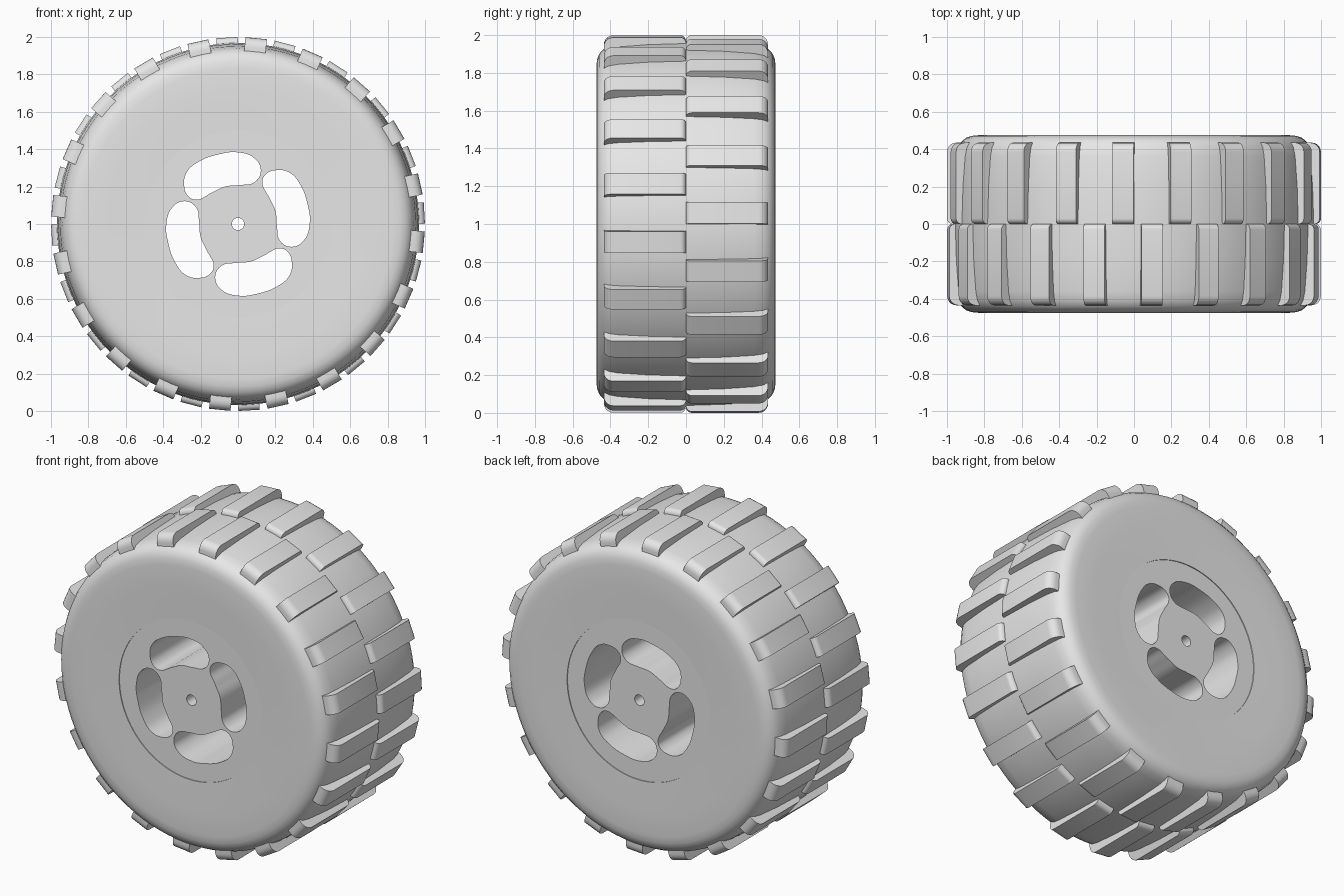
import bpy, bmesh
from math import sin, cos, pi, radians
from mathutils import Matrix, Vector

cube = bpy.data.objects.get("Cube")
if cube:
    bpy.data.objects.remove(cube, do_unlink=True)

grey = bpy.data.materials.new("plain_grey")
grey.use_nodes = True
grey.diffuse_color = (0.8, 0.8, 0.8, 1)
grey.node_tree.nodes["Principled BSDF"].inputs["Base Color"].default_value = (0.8, 0.8, 0.8, 1)

AXLE = Vector((0, 0, 1))


def add_object(name, data):
    obj = bpy.data.objects.new(name, data)
    bpy.context.collection.objects.link(obj)
    obj.location = AXLE
    data.materials.append(grey)
    bpy.ops.object.select_all(action='DESELECT')
    obj.select_set(True)
    bpy.context.view_layer.objects.active = obj
    return obj


def finish_mesh(name, bm):
    bmesh.ops.recalc_face_normals(bm, faces=bm.faces)
    mesh = bpy.data.meshes.new(name)
    bm.to_mesh(mesh)
    bm.free()
    add_object(name, mesh)
    bpy.ops.object.shade_smooth_by_angle(angle=radians(35))


# Tyre: half profile (y, radius), mirrored and spun about the axle
half = [(0, 0.968), (0.2, 0.962), (0.36, 0.95), (0.41, 0.94), (0.44, 0.923),
        (0.46, 0.9), (0.471, 0.87), (0.475, 0.83), (0.474, 0.7), (0.469, 0.5)]
profile = [(-y, r) for y, r in reversed(half[1:])] + half
bm = bmesh.new()
ring = [bm.verts.new((0, y, r)) for y, r in profile]
edges = [bm.edges.new((ring[i], ring[(i + 1) % len(ring)])) for i in range(len(ring))]
bmesh.ops.spin(bm, geom=ring + edges, cent=(0, 0, 0), axis=(0, 1, 0),
               angle=2 * pi, steps=96, use_duplicate=False)
bmesh.ops.remove_doubles(bm, verts=bm.verts, dist=0.0001)
finish_mesh("tyre", bm)


# Tread: one row of rounded lugs on each half
def lug_profile(side):
    base, top, outer, width = 0.92, 0.998, 0.05, 0.435
    inner = 0.03
    pts = [(0, base)]
    for k in range(6):
        a = k / 5 * pi / 2
        pts.append((inner - inner * cos(a), top - inner + inner * sin(a)))
    for k in range(6):
        a = k / 5 * pi / 2
        pts.append((width - outer + outer * sin(a), top - outer + outer * cos(a)))
    pts.append((width, base))
    return [(side * y, r) for y, r in pts]


def tread_row(name, side, start, count=20, half_width=0.0575):
    bm = bmesh.new()
    for i in range(count):
        turn = Matrix.Rotation(radians(start) + i * 2 * pi / count, 4, 'Y')
        ends = [[bm.verts.new(turn @ Vector((x, y, r))) for y, r in lug_profile(side)]
                for x in (-half_width, half_width)]
        n = len(ends[0])
        bm.faces.new(ends[0])
        bm.faces.new(ends[1])
        for j in range(n):
            k = (j + 1) % n
            bm.faces.new((ends[0][j], ends[0][k], ends[1][k], ends[1][j]))
    finish_mesh(name, bm)


tread_row("front_tread", -1, 5.6)
tread_row("back_tread", 1, -3.4)

# Hub: extruded disc with an axle hole and four bean-shaped slots
curve = bpy.data.curves.new("hub", 'CURVE')
curve.dimensions = '2D'
curve.fill_mode = 'BOTH'
curve.extrude = 0.464
curve.resolution_u = 6


def add_loop(points):
    spline = curve.splines.new('BEZIER')
    spline.bezier_points.add(len(points) - 1)
    spline.use_cyclic_u = True
    for bp, (x, y) in zip(spline.bezier_points, points):
        bp.co = (x, y, 0)
        bp.handle_left_type = bp.handle_right_type = 'AUTO'


def circle(radius, n=16):
    return [(radius * cos(2 * pi * i / n), radius * sin(2 * pi * i / n)) for i in range(n)]


slot = [(0.13, 0.225), (0.165, 0.145), (0.2, 0.07), (0.208, -0.01), (0.225, -0.09),
        (0.285, -0.122), (0.35, -0.09), (0.383, 0), (0.373, 0.1), (0.33, 0.215),
        (0.275, 0.275), (0.205, 0.288), (0.15, 0.267)]
add_loop(circle(0.501))
add_loop(circle(0.033))
for quarter in range(4):
    c, s = cos(quarter * pi / 2), sin(quarter * pi / 2)
    add_loop([(c * x - s * y, s * x + c * y) for x, y in slot])
hub = add_object("hub", curve)
hub.rotation_euler = (pi / 2, 0, 0)
bpy.ops.object.convert(target='MESH')
bpy.ops.object.shade_smooth_by_angle(angle=radians(35))
